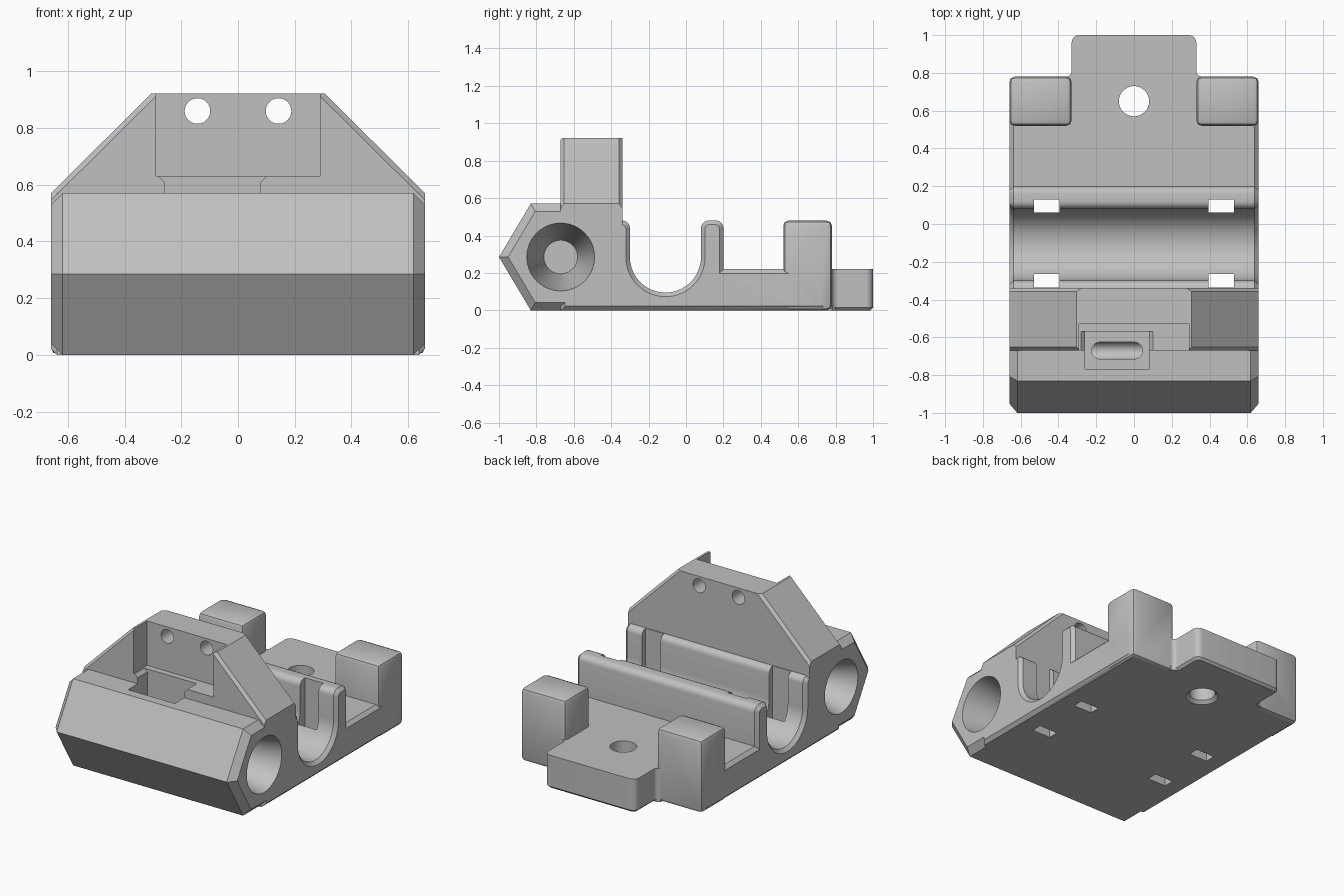
import bpy, bmesh, math
from mathutils import Vector, Matrix

cube = bpy.data.objects.get("Cube")
if cube:
    bpy.data.objects.remove(cube, do_unlink=True)

grey = bpy.data.materials.new("plain grey")
grey.use_nodes = True
colour = (0.53, 0.53, 0.53, 1)
grey.diffuse_color = colour
grey.node_tree.nodes["Principled BSDF"].inputs["Base Color"].default_value = colour


def arc(u, v, r, start, end, n=8):
    """Points on an arc, angles in degrees."""
    angles = [math.radians(start + (end - start) * i / n) for i in range(n + 1)]
    return [(u + r * math.cos(a), v + r * math.sin(a)) for a in angles]


def finish(name, bm):
    bmesh.ops.recalc_face_normals(bm, faces=bm.faces)
    mesh = bpy.data.meshes.new(name)
    bm.to_mesh(mesh)
    bm.free()
    mesh.materials.append(grey)
    obj = bpy.data.objects.new(name, mesh)
    bpy.context.collection.objects.link(obj)
    return obj


def prism(name, pts, axis, lo, hi, bevel=0, pick=lambda a, b: True):
    """Extrude a profile along an axis and chamfer the chosen end edges."""
    place = {"x": lambda u, v, w: (w, u, v), "y": lambda u, v, w: (u, w, v),
             "z": lambda u, v, w: (u, v, w)}[axis]
    k = "xyz".index(axis)
    bm = bmesh.new()
    face = bm.faces.new([bm.verts.new(place(u, v, lo)) for u, v in pts])
    moved = bmesh.ops.extrude_face_region(bm, geom=[face])["geom"]
    step = Vector(place(0, 0, hi - lo))
    bmesh.ops.translate(bm, vec=step, verts=[e for e in moved if isinstance(e, bmesh.types.BMVert)])
    bmesh.ops.recalc_face_normals(bm, faces=bm.faces)
    if bevel:
        rim = [e for e in bm.edges if abs(e.verts[0].co[k] - e.verts[1].co[k]) < 1e-5
               and pick(e.verts[0].co, e.verts[1].co)]
        bmesh.ops.bevel(bm, geom=rim, offset=bevel, segments=1, affect="EDGES")
    return finish(name, bm)


def box(name, x, y, z, bevel=0, segments=1):
    bm = bmesh.new()
    bmesh.ops.create_cube(bm, size=1)
    for v in bm.verts:
        v.co = [(a + b) / 2 + c * (b - a) for (a, b), c in zip((x, y, z), v.co)]
    if bevel:
        bmesh.ops.bevel(bm, geom=bm.edges[:], offset=bevel, segments=segments,
                        profile=0.5, affect="EDGES")
    return finish(name, bm)


def lathe(name, axis, centre, a, b, ra, rb):
    """Cone or cylinder along an axis, radius ra at a and rb at b."""
    bm = bmesh.new()
    bmesh.ops.create_cone(bm, cap_ends=True, segments=48, radius1=ra, radius2=rb, depth=b - a)
    bmesh.ops.translate(bm, vec=(0, 0, (a + b) / 2), verts=bm.verts)
    if axis != "z":
        turn = Matrix.Rotation(math.pi / 2, 3, "Y") if axis == "x" else Matrix.Rotation(-math.pi / 2, 3, "X")
        bmesh.ops.rotate(bm, matrix=turn, verts=bm.verts)
    bmesh.ops.translate(bm, vec=centre, verts=bm.verts)
    return finish(name, bm)


def combine(tool, operation):
    tool.hide_render = True
    mod = body.modifiers.new(tool.name, "BOOLEAN")
    mod.operation, mod.solver, mod.object = operation, "EXACT", tool
    bpy.context.view_layer.objects.active = body
    bpy.ops.object.modifier_apply(modifier=mod.name)
    bpy.data.objects.remove(tool, do_unlink=True)


W, AXIS_Z, NOSE_Y = 0.66, 0.285, -0.67

# Base with the round-bottomed channel, ribs and flat rear floor
profile = [(NOSE_Y, 0), (0.75, 0), (0.75, 0.22), (0.20, 0.22)]
profile += arc(0.16, 0.44, 0.04, 0, 90, 5) + arc(0.12, 0.44, 0.04, 90, 180, 5)
profile += arc(-0.11, AXIS_Z, 0.19, 0, -180, 32)
profile += arc(-0.34, 0.44, 0.04, 0, 90, 5) + [(-0.34, 0.57), (NOSE_Y, 0.57)]
body = prism("bracket_body", profile, "x", -W, W, 0.022)

# Pointed front nose
nose = [(-0.83, 0), (-1, AXIS_Z), (-0.83, 0.57), (-0.5, 0.57), (-0.5, 0)]
combine(prism("nose", nose, "x", -W, W, 0.042), "UNION")

# Upright plate with sloping shoulders
plate = [(-W, 0.3), (W, 0.3), (W, 0.57), (0.305, 0.922), (-0.305, 0.922), (-W, 0.57)]
combine(prism("upright_plate", plate, "y", NOSE_Y, -0.34, 0.018,
              lambda a, b: abs(a.z - b.z) > 0.1 and abs(a.x - b.x) > 0.1), "UNION")

# Rear tongue with rounded corners and flared roots
half = [(0.36, 0.7)] + arc(0.36, 0.81, 0.03, -90, -180, 6) + arc(0.29, 0.96, 0.04, 0, 90, 6)
tongue = half + [(-x, y) for x, y in reversed(half)]
combine(prism("rear_tongue", tongue, "z", 0, 0.22, 0.015, lambda a, b: a.z < 0.1 and a.y > 0.79), "UNION")

# Rear corner posts
for s in (-1, 1):
    combine(box("rear_post", sorted((s * 0.33, s * W)), (0.52, 0.78), (0, 0.48), 0.028, 2), "UNION")

# Pocket in front of the plate and its two cross holes
combine(box("plate_pocket", (-0.29, 0.29), (-0.95, -0.53), (0.63, 1.1)), "DIFFERENCE")
for x in (-0.143, 0.143):
    combine(lathe("plate_hole", "y", (x, 0, 0.86), -0.8, -0.2, 0.045, 0.045), "DIFFERENCE")

# Chamfered opening in the nose, with a rounded slot in its floor
opening = [(-0.26, 0.40), (0.08, 0.40), (0.08, 0.61), (0.10, 0.63), (0.10, 0.7), (-0.28, 0.7),
           (-0.28, 0.63), (-0.26, 0.61)]
combine(prism("nose_opening", opening, "y", -0.77, -0.57), "DIFFERENCE")
slot = arc(0, NOSE_Y, 0.045, -90, 90, 10) + arc(-0.18, NOSE_Y, 0.045, 90, 270, 10)
combine(prism("nose_slot", slot, "z", AXIS_Z, 0.45), "DIFFERENCE")

# Long bore through the nose, funnelled from both ends
bore = [(-0.7, -0.42, 0.185, 0.09), (-0.425, -0.33, 0.09, 0.045), (-0.4, 0.3, 0.045, 0.045),
        (0.15, 0.245, 0.045, 0.09), (0.24, 0.7, 0.09, 0.19)]
for a, b, ra, rb in bore:
    combine(lathe("bore", "x", (0, NOSE_Y, AXIS_Z), a, b, ra, rb), "DIFFERENCE")

# Strap slots on both sides of the channel
for s in (-1, 1):
    for y in ((-0.335, -0.265), (0.06, 0.13)):
        combine(box("strap_slot", sorted((s * 0.395, s * 0.53)), y, (-0.1, 0.54)), "DIFFERENCE")

# Screw hole with a chamfered lower rim
combine(lathe("screw_hole", "z", (0, 0.65, 0), -0.1, 0.4, 0.08, 0.08), "DIFFERENCE")
combine(lathe("screw_rim", "z", (0, 0.65, 0), -0.02, 0.02, 0.12, 0.08), "DIFFERENCE")

# Smooth the round surfaces, keep the sharp edges
bpy.ops.object.select_all(action="DESELECT")
body.select_set(True)
bpy.context.view_layer.objects.active = body
bpy.ops.object.shade_smooth_by_angle(angle=math.radians(28))
